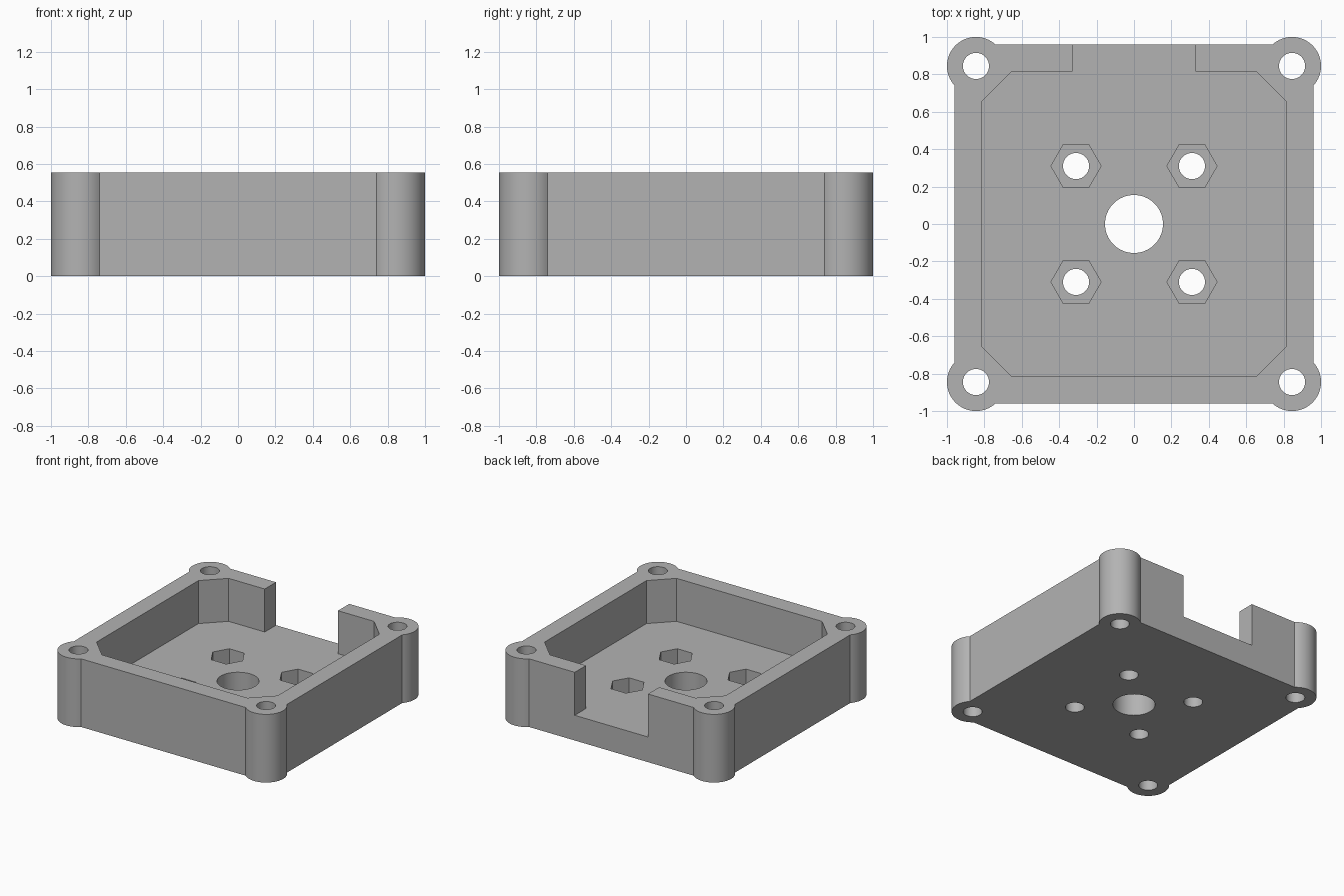
import bpy
import bmesh
from math import acos, cos, sin, pi

if "Cube" in bpy.data.objects:
    bpy.data.objects.remove(bpy.data.objects["Cube"])

HEIGHT, FLOOR = 0.555, 0.205      # overall height, top of the base plate
SIDE, POST, POST_R = 0.96, 0.845, 0.155
INNER, CHAMFER, NOTCH = 0.815, 0.655, 0.33
BOLT, BOLT_R = 0.31, 0.07


def prism(name, points, z0, z1):
    """Extrude a flat outline between two heights."""
    bm = bmesh.new()
    face = bm.faces.new([bm.verts.new((x, y, z0)) for x, y in points])
    top = bmesh.ops.extrude_face_region(bm, geom=[face])["geom"]
    verts = [v for v in top if isinstance(v, bmesh.types.BMVert)]
    bmesh.ops.translate(bm, verts=verts, vec=(0, 0, z1 - z0))
    bmesh.ops.recalc_face_normals(bm, faces=bm.faces)
    mesh = bpy.data.meshes.new(name)
    bm.to_mesh(mesh)
    bm.free()
    obj = bpy.data.objects.new(name, mesh)
    bpy.context.collection.objects.link(obj)
    return obj


def ring(cx, cy, r, n):
    return [(cx + r * cos(2 * pi * i / n), cy + r * sin(2 * pi * i / n)) for i in range(n)]


# Outer outline: square with a round screw post bulging at each corner
half = pi / 4 + acos((SIDE - POST) / POST_R)
half = pi / 4 + (half - pi / 4)
outline = []
for k, (sx, sy) in enumerate([(1, 1), (-1, 1), (-1, -1), (1, -1)]):
    mid = pi / 4 + k * pi / 2
    sweep = pi / 4 + acos((SIDE - POST) / POST_R)
    for i in range(33):
        a = mid + sweep * (i / 16 - 1)
        outline.append((sx * POST + POST_R * cos(a), sy * POST + POST_R * sin(a)))
housing = prism("housing", outline, 0, HEIGHT)

# Cavity with chamfered corners, opening through a notch in the back wall
cavity = [(NOTCH, INNER), (CHAMFER, INNER), (INNER, CHAMFER),
          (INNER, -CHAMFER), (CHAMFER, -INNER)]
cavity = [(NOTCH, 1.2)] + cavity
cavity += [(-x, y) for x, y in reversed(cavity)]
cutters = [prism("cavity_cutter", cavity, FLOOR, 1)]

# Corner screw holes, shaft hole, bolt holes and hexagonal nut pockets
cutters.append(prism("shaft_hole_cutter", ring(0, 0, 0.155, 64), -0.2, 1))
for sx in (-1, 1):
    for sy in (-1, 1):
        cutters.append(prism("post_hole_cutter", ring(sx * POST, sy * POST, BOLT_R, 40), -0.2, 1))
        cutters.append(prism("nut_pocket_cutter", ring(sx * BOLT, sy * BOLT, 0.134, 6), 0.085, 1))
        cutters.append(prism("bolt_hole_cutter", ring(sx * BOLT, sy * BOLT, BOLT_R, 40), -0.2, 1))

# Cut everything and keep the finished mesh
for cutter in cutters:
    mod = housing.modifiers.new(cutter.name, "BOOLEAN")
    mod.operation = "DIFFERENCE"
    mod.solver = "EXACT"
    mod.object = cutter
graph = bpy.context.evaluated_depsgraph_get()
finished = bpy.data.meshes.new_from_object(housing.evaluated_get(graph))
housing.modifiers.clear()
housing.data = finished
for cutter in cutters:
    bpy.data.objects.remove(cutter)

# Plain grey finish
grey = bpy.data.materials.new("grey")
grey.diffuse_color = (0.45, 0.45, 0.45, 1)
grey.use_nodes = True
grey.node_tree.nodes["Principled BSDF"].inputs["Base Color"].default_value = grey.diffuse_color
housing.data.materials.clear()
housing.data.materials.append(grey)

bpy.context.view_layer.objects.active = housing
housing.select_set(True)
bpy.ops.object.shade_smooth_by_angle(angle=pi / 6)
